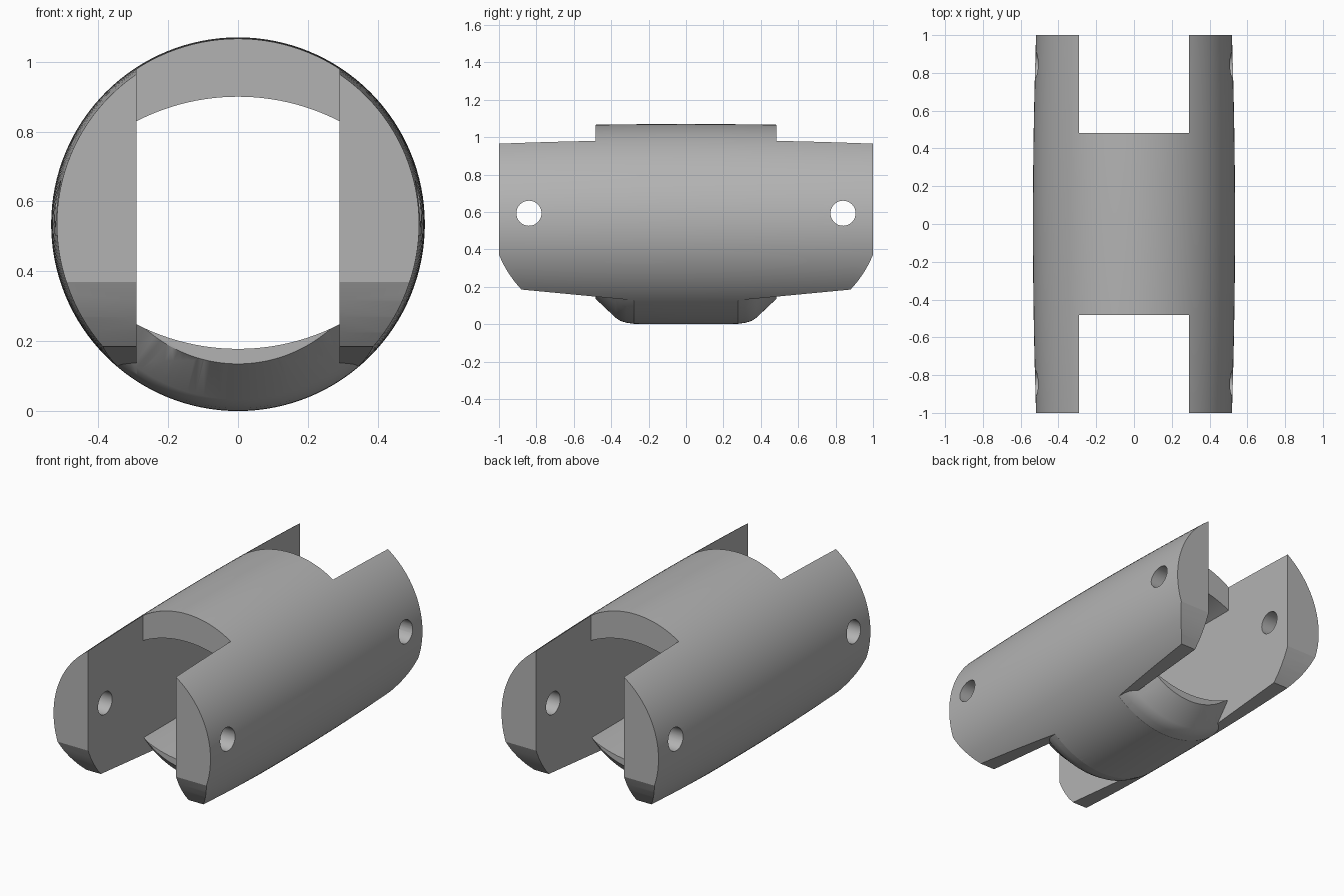
import bpy, bmesh, math
from mathutils import Vector

if "Cube" in bpy.data.objects:
    bpy.data.objects.remove(bpy.data.objects["Cube"])

ZC = 0.535      # height of the barrel axis
SLOT = 0.29     # half width of the slot
BAND = 0.483    # half length of the middle band

grey = bpy.data.materials.new("grey")
grey.diffuse_color = (0.45, 0.45, 0.45, 1)
grey.use_nodes = True
grey.node_tree.nodes["Principled BSDF"].inputs["Base Color"].default_value = grey.diffuse_color


def finish(name, bm):
    bmesh.ops.recalc_face_normals(bm, faces=bm.faces)
    me = bpy.data.meshes.new(name)
    bm.to_mesh(me)
    bm.free()
    ob = bpy.data.objects.new(name, me)
    bpy.context.collection.objects.link(ob)
    return ob


def revolve(name, profile, n=128):
    """Closed solid turned around the y axis from (y, radius) points."""
    bm = bmesh.new()
    rings = [[bm.verts.new((r * math.cos(2 * math.pi * i / n), y,
                            ZC + r * math.sin(2 * math.pi * i / n)))
              for i in range(n)] for y, r in profile]
    for a, b in zip(rings, rings[1:]):
        for i in range(n):
            j = (i + 1) % n
            bm.faces.new((a[i], a[j], b[j], b[i]))
    bm.faces.new(rings[0])
    bm.faces.new(rings[-1])
    return finish(name, bm)


def prism(name, points, depth):
    """Solid from an outline of 3D points pushed along a vector."""
    bm = bmesh.new()
    face = bm.faces.new([bm.verts.new(p) for p in points])
    out = bmesh.ops.extrude_face_region(bm, geom=[face])
    moved = [v for v in out["geom"] if isinstance(v, bmesh.types.BMVert)]
    bmesh.ops.translate(bm, verts=moved, vec=Vector(depth))
    return finish(name, bm)


def box(name, x, y0, y1, z0, z1):
    return prism(name, [(-x, y0, z0), (x, y0, z0), (x, y0, z1), (-x, y0, z1)],
                 (0, y1 - y0, 0))


def cut(target, cutter):
    mod = target.modifiers.new("cut", "BOOLEAN")
    mod.operation, mod.solver, mod.object = "DIFFERENCE", "EXACT", cutter
    bpy.context.view_layer.objects.active = target
    bpy.ops.object.modifier_apply(modifier=mod.name)


helpers = []

# Barrel shaped body
ys = [-1 + i / 10 for i in range(21)]
body = revolve("clevis_body", [(y, 0.535 - 0.0165 * y * y) for y in ys])

# Tapered lower band that must survive the underside cuts
half = [(0.5, 0.382), (BAND, 0.40), (0.375, 0.502), (0.35, 0.518),
        (0.32, 0.527), (0.28, 0.533), (0.25, 0.56)]
plug = revolve("band_plug", [(-y, r) for y, r in half] + [(y, r) for y, r in half[::-1]])
helpers.append(plug)

# Underside of the rails: sloped bottoms and rounded lower ends
side = [(1.1, 0.37), (1.0, 0.37), (0.975, 0.317), (0.947, 0.27),
        (0.915, 0.225), (0.88, 0.185), (0.25, 0.125)]
outline = ([(-0.7, -y, z) for y, z in side] + [(-0.7, y, z) for y, z in side[::-1]]
           + [(-0.7, 1.1, -0.2), (-0.7, -1.1, -0.2)])
underside = prism("underside_cutter", outline, (1.4, 0, 0))
cut(underside, plug)

# Taper of the band between the rails
taper = box("taper_cutter", SLOT, -0.6, 0.6, -0.1, 0.4)
cut(taper, plug)

# Through opening with arched top and bottom
xs = [-SLOT + 2 * SLOT * i / 24 for i in range(25)]
R = 0.636
arch = [(x, math.sqrt(R * R - x * x) - R) for x in xs]
opening = prism("opening_cutter",
                [(x, -1.2, 0.90 + d) for x, d in arch]
                + [(x, -1.2, 0.178 - d) for x, d in arch[::-1]], (0, 2.4, 0))

helpers += [underside, taper, opening]

# Open slots at both ends and pin holes across the rails
for s in (-1, 1):
    y0, y1 = sorted((s * BAND, s * 1.2))
    helpers.append(box("slot_cutter", SLOT, y0, y1, -0.3, 1.4))
    circle = [(-0.8, s * 0.84 + 0.067 * math.cos(math.pi * i / 20),
               0.593 + 0.067 * math.sin(math.pi * i / 20)) for i in range(40)]
    helpers.append(prism("pin_hole_cutter", circle, (1.6, 0, 0)))

for h in helpers[1:]:
    cut(body, h)
for h in helpers:
    bpy.data.objects.remove(h)

# Finish
body.data.materials.clear()
body.data.materials.append(grey)
bpy.ops.object.select_all(action="DESELECT")
body.select_set(True)
bpy.context.view_layer.objects.active = body
bpy.ops.object.shade_smooth_by_angle(angle=math.radians(25))
